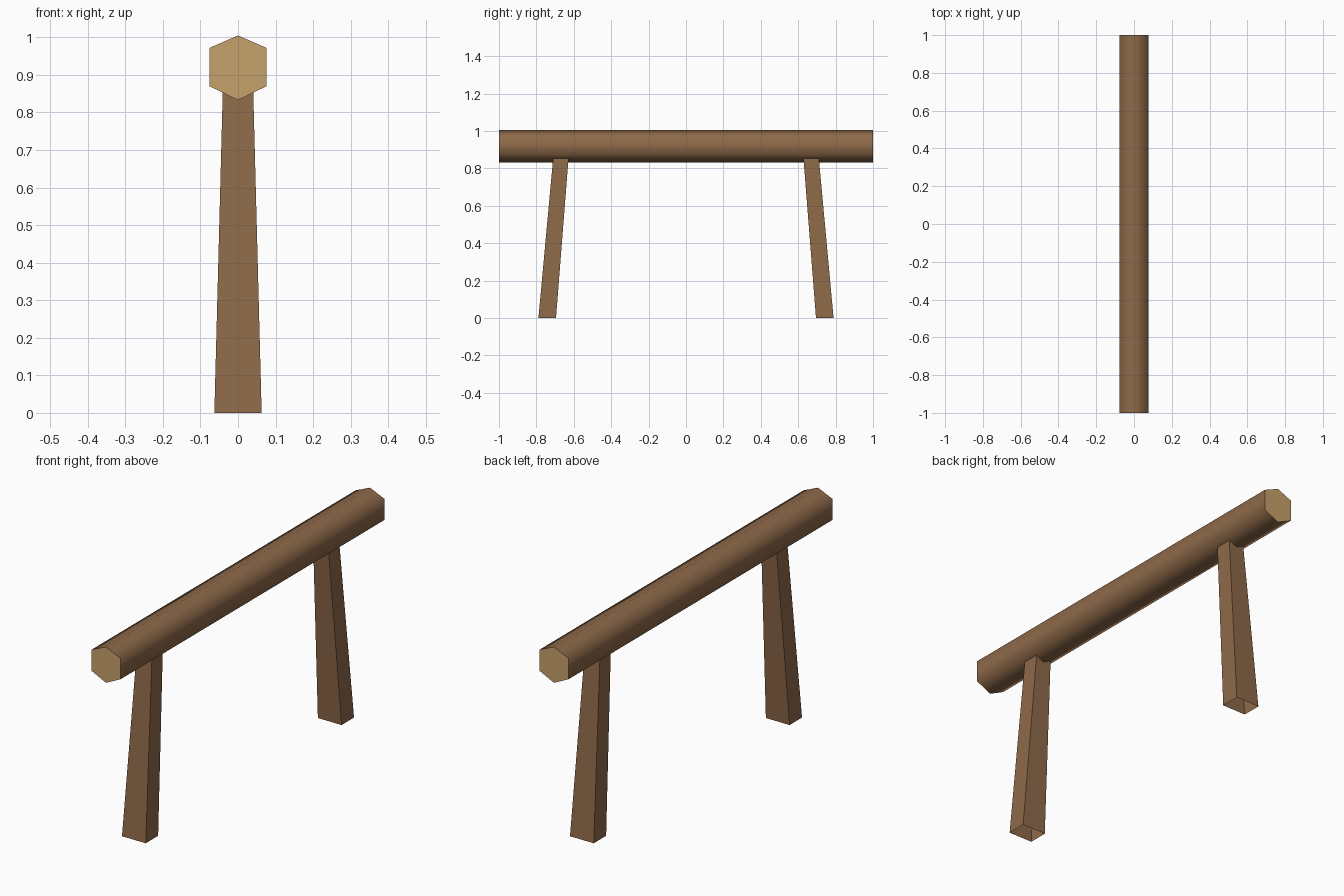
import bpy

if "Cube" in bpy.data.objects:
    bpy.data.objects.remove(bpy.data.objects["Cube"])


def material(name, rgb):
    m = bpy.data.materials.new(name)
    m.diffuse_color = (*rgb, 1)
    m.use_nodes = True
    m.node_tree.nodes["Principled BSDF"].inputs["Base Color"].default_value = m.diffuse_color
    return m


bark = material("brown wood", (0.270, 0.142, 0.067))
cut = material("pale cut wood", (0.565, 0.358, 0.150))


def add_object(name, verts, faces, mats):
    mesh = bpy.data.meshes.new(name)
    mesh.from_pydata(verts, [], faces)
    for m in mats:
        mesh.materials.append(m)
    obj = bpy.data.objects.new(name, mesh)
    bpy.context.collection.objects.link(obj)
    return obj


# Hexagonal beam along y, smooth sides and pale flat ends
hexagon = [(0, 0.833), (0.076, 0.87), (0.076, 0.972),
           (0, 1.005), (-0.076, 0.972), (-0.076, 0.87)]
n = len(hexagon)
verts = [(x, y, z) for y in (-1, 1) for x, z in hexagon]
faces = [(i, i + n, (i + 1) % n + n, (i + 1) % n) for i in range(n)]
faces = [f[::-1] for f in faces]
faces += [tuple(range(n)), tuple(reversed(range(n, 2 * n)))]
beam = add_object("beam", verts, faces, [bark, cut])
for p in beam.data.polygons:
    is_end = abs(p.normal.y) > 0.5
    p.use_smooth = not is_end
    p.material_index = 1 if is_end else 0


# Tapered splayed legs, open underneath, tops sunk into the beam
def leg(name, side):
    rings = [(0.063, 0.695, 0.789, 0), (0.040, 0.626, 0.708, 0.88)]
    verts = []
    for hx, inner, outer, z in rings:
        ring = [(-hx, inner), (hx, inner), (hx, outer), (-hx, outer)]
        if side < 0:
            ring = [(-x, -y) for x, y in ring]
        verts += [(x, y, z) for x, y in ring]
    faces = [(i, (i + 1) % 4, (i + 1) % 4 + 4, i + 4) for i in range(4)]
    add_object(name, verts, faces, [bark])


leg("front_leg", -1)
leg("back_leg", 1)
